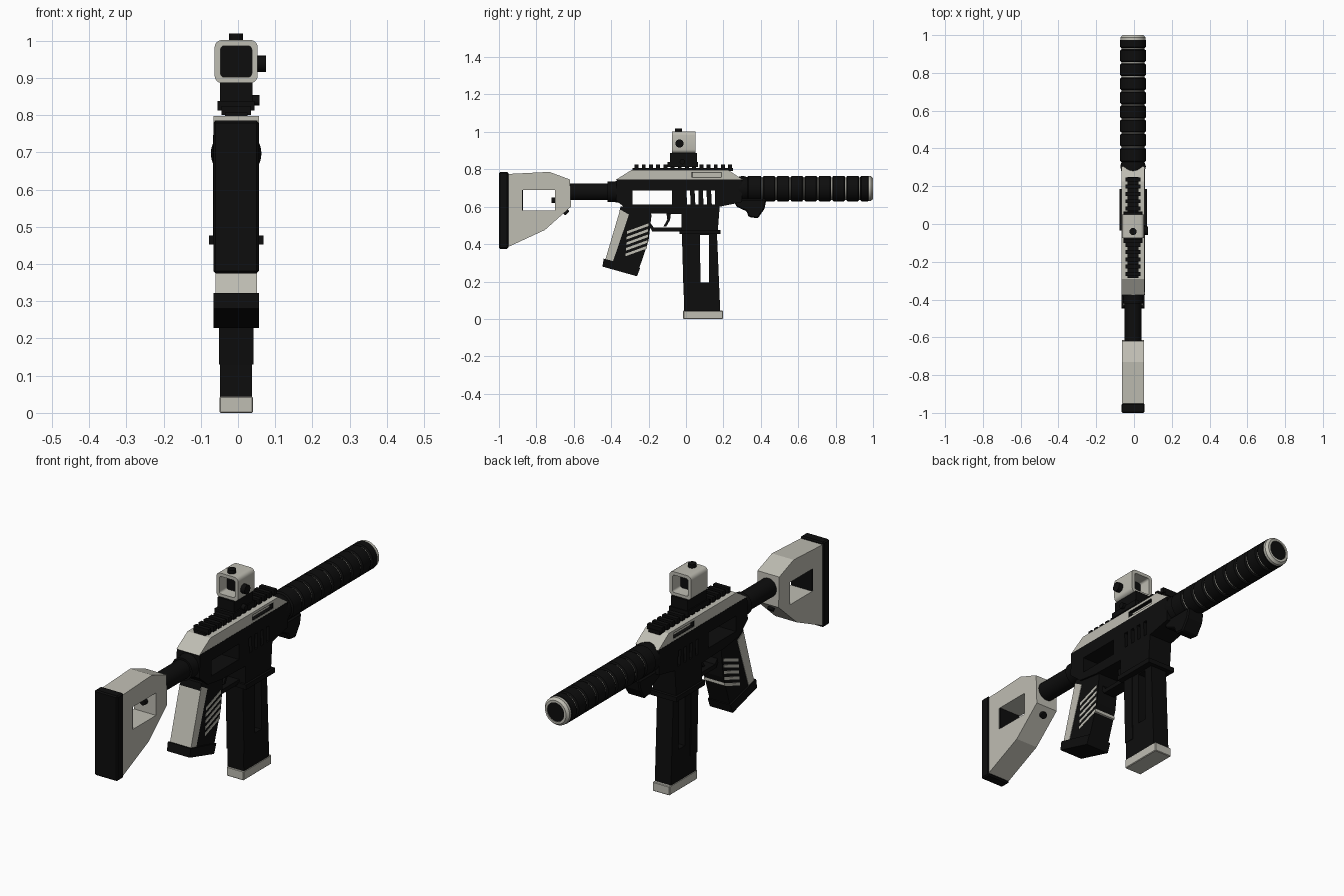
import bpy, bmesh, math
from mathutils import Matrix, Vector

if "Cube" in bpy.data.objects:
    bpy.data.objects.remove(bpy.data.objects["Cube"])

CX = -0.005      # centre plane of the symmetrical parts
BORE = 0.697     # height of the barrel axis


def material(name, color):
    m = bpy.data.materials.new(name)
    m.use_nodes = True
    m.diffuse_color = (*color, 1)
    bsdf = m.node_tree.nodes["Principled BSDF"]
    bsdf.inputs["Base Color"].default_value = (*color, 1)
    bsdf.inputs["Roughness"].default_value = 0.6
    return m


BLACK = material("matte black", (0.004, 0.004, 0.004))
GREY = material("warm light grey", (0.52, 0.51, 0.45))


def finish(name, bm, mat, smooth=False, bevel=0):
    bmesh.ops.recalc_face_normals(bm, faces=bm.faces)
    mesh = bpy.data.meshes.new(name)
    bm.to_mesh(mesh)
    bm.free()
    mesh.materials.append(mat)
    ob = bpy.data.objects.new(name, mesh)
    bpy.context.collection.objects.link(ob)
    bpy.ops.object.select_all(action="DESELECT")
    ob.select_set(True)
    bpy.context.view_layer.objects.active = ob
    if bevel:
        mod = ob.modifiers.new("bevel", "BEVEL")
        mod.width = bevel
        mod.segments = 1
        bpy.ops.object.modifier_apply(modifier=mod.name)
    if smooth:
        bpy.ops.object.shade_smooth_by_angle(angle=math.radians(35))
    return ob


def prism(name, pts, half, mat, x=CX, bevel=0):
    """Side outline (y, z) extruded across x."""
    bm = bmesh.new()
    face = bm.faces.new([bm.verts.new((x - half, y, z)) for y, z in pts])
    ext = bmesh.ops.extrude_face_region(bm, geom=[face])
    verts = [v for v in ext["geom"] if isinstance(v, bmesh.types.BMVert)]
    bmesh.ops.translate(bm, verts=verts, vec=(2 * half, 0, 0))
    return finish(name, bm, mat, bevel=bevel)


def box(name, y0, y1, z0, z1, half, mat, x=CX, bevel=0):
    return prism(name, [(y0, z0), (y1, z0), (y1, z1), (y0, z1)], half, mat, x, bevel)


def lathe(name, profile, mat, z=BORE, sides=32):
    """Profile of (y, radius) spun about the y axis."""
    bm = bmesh.new()
    rings = []
    for y, r in profile:
        rings.append([bm.verts.new((CX + r * math.cos(a), y, z + r * math.sin(a)))
                      for a in (math.tau * i / sides for i in range(sides))])
    for a, b in zip(rings, rings[1:]):
        for i in range(sides):
            j = (i + 1) % sides
            bm.faces.new((a[i], a[j], b[j], b[i]))
    bm.faces.new(rings[0])
    bm.faces.new(rings[-1])
    return finish(name, bm, mat, smooth=True)


def knob(name, loc, axis, radius, depth, mat, sides=16):
    bm = bmesh.new()
    rot = Vector((0, 0, 1)).rotation_difference(Vector(axis)).to_matrix().to_4x4()
    bmesh.ops.create_cone(bm, cap_ends=True, segments=sides, radius1=radius,
                          radius2=radius, depth=depth, matrix=Matrix.Translation(loc) @ rot)
    return finish(name, bm, mat, smooth=True)


def cut(target, cutter):
    mod = target.modifiers.new("cut", "BOOLEAN")
    mod.operation = "DIFFERENCE"
    mod.solver = "EXACT"
    mod.object = cutter
    bpy.context.view_layer.objects.active = target
    bpy.ops.object.modifier_apply(modifier=mod.name)
    bpy.data.objects.remove(cutter)


# Stock
box("butt_pad", -1.0, -0.95, 0.375, 0.785, 0.061, BLACK, bevel=0.006)
stock = prism("stock", [(-0.95, 0.775), (-0.73, 0.786), (-0.62, 0.745), (-0.615, 0.6),
                        (-0.755, 0.475), (-0.95, 0.385)], 0.058, GREY)
cut(stock, box("stock_cutter", -0.878, -0.7, 0.58, 0.688, 0.2, GREY))
box("stock_window_lining", -0.878, -0.872, 0.58, 0.688, 0.056, BLACK)
knob("stock_window_pin", (CX, -0.705, 0.635), (0, 1, 0), 0.015, 0.03, BLACK)
knob("stock_release", (CX, -0.645, 0.575), (0, 0.66, -0.75), 0.016, 0.03, BLACK)
lathe("buffer_tube", [(-0.63, 0.045), (-0.42, 0.045), (-0.42, 0.054),
                      (-0.385, 0.054), (-0.36, 0.06)], BLACK, z=0.68, sides=24)

# Lower receiver with side opening and vents
lower = prism("lower_receiver", [(-0.37, 0.746), (0.3, 0.746), (0.3, 0.625), (0.18, 0.6),
                                 (0.17, 0.47), (-0.025, 0.47), (-0.025, 0.56), (-0.2, 0.565),
                                 (-0.31, 0.58), (-0.375, 0.635)], 0.062, BLACK)
cut(lower, box("opening_cutter", -0.285, -0.075, 0.612, 0.686, 0.2, BLACK))
for i in range(4):
    y = 0.002 + 0.044 * i
    cut(lower, prism("vent_cutter", [(y + 0.004, 0.612), (y + 0.022, 0.612),
                                     (y + 0.02, 0.686), (y, 0.686)], 0.2, BLACK))
box("magazine_well_lip", -0.035, 0.185, 0.453, 0.476, 0.073, BLACK)

# Upper receiver with a recessed slot on each side
upper = prism("upper_receiver", [(-0.375, 0.744), (-0.29, 0.797), (0.225, 0.797),
                                 (0.305, 0.744)], 0.061, GREY)
for side in (-1, 1):
    x = CX + side * 0.061
    cut(upper, box("slot_cutter", 0.03, 0.19, 0.757, 0.785, 0.02, GREY, x))
    for y0, y1, z0, z1 in ((0.03, 0.19, 0.757, 0.759), (0.03, 0.19, 0.783, 0.785),
                           (0.03, 0.034, 0.757, 0.785), (0.186, 0.19, 0.757, 0.785)):
        box("slot_lining", y0, y1, z0, z1, 0.009, BLACK, x - side * 0.0105)

# Top rail
box("rail_base", -0.285, 0.25, 0.79, 0.807, 0.03, BLACK)
for i in range(14):
    y = -0.275 + 0.0385 * i
    prism("rail_tooth", [(y, 0.8), (y + 0.021, 0.8), (y + 0.021, 0.825), (y, 0.825)],
          0.04, BLACK)

# Sight
box("sight_clamp", -0.1, 0.065, 0.812, 0.838, 0.05, BLACK)
box("sight_mount", -0.085, 0.06, 0.836, 0.888, 0.044, BLACK)
knob("clamp_screw", (CX + 0.053, -0.02, 0.84), (1, 0, 0), 0.014, 0.02, BLACK)


def rounded_square(half, radius, zc):
    pts = []
    for k, (sx, sz) in enumerate(((1, 1), (-1, 1), (-1, -1), (1, -1))):
        for j in range(5):
            a = math.pi / 2 * (k + j / 4)
            pts.append((CX + sx * (half - radius) + radius * math.cos(a),
                        zc + sz * (half - radius) + radius * math.sin(a)))
    return pts


bm = bmesh.new()
loops = []
for half, rad, y in ((0.058, 0.02, -0.075), (0.058, 0.02, 0.05),
                     (0.042, 0.01, 0.05), (0.042, 0.01, -0.075)):
    loops.append([bm.verts.new((px, y, pz)) for px, pz in rounded_square(half, rad, 0.944)])
for a, b in zip(loops, loops[1:] + loops[:1]):
    for i in range(len(a)):
        j = (i + 1) % len(a)
        bm.faces.new((a[i], a[j], b[j], b[i]))
finish("sight_housing", bm, GREY, smooth=True)
box("sight_lens", -0.018, -0.01, 0.902, 0.986, 0.042, BLACK)
knob("sight_top_knob", (CX, -0.04, 1.008), (0, 0, 1), 0.019, 0.022, BLACK)
knob("sight_side_knob", (CX + 0.068, -0.035, 0.938), (1, 0, 0), 0.022, 0.024, BLACK)

# Pistol grip
prism("grip", [(-0.35, 0.6), (-0.19, 0.6), (-0.185, 0.55), (-0.2, 0.42), (-0.252, 0.265),
               (-0.415, 0.31)], 0.054, BLACK)
prism("grip_backstrap", [(-0.352, 0.585), (-0.305, 0.558), (-0.392, 0.303), (-0.432, 0.315)],
      0.056, GREY)
prism("grip_base", [(-0.44, 0.322), (-0.447, 0.28), (-0.262, 0.228), (-0.245, 0.272)],
      0.061, BLACK)
for i in range(5):
    y, z = -0.315 - 0.002 * i, 0.455 - 0.03 * i
    prism("grip_stripe", [(y, z), (y + 0.115, z + 0.042), (y + 0.115, z + 0.056),
                          (y, z + 0.014)], 0.0555, GREY)

# Trigger and guard
prism("trigger_guard", [(-0.2, 0.5), (-0.18, 0.468), (-0.02, 0.468), (-0.02, 0.488),
                        (-0.172, 0.488), (-0.188, 0.51)], 0.03, BLACK)
prism("trigger", [(-0.105, 0.57), (-0.08, 0.57), (-0.085, 0.53), (-0.105, 0.495),
                  (-0.12, 0.495), (-0.1, 0.53)], 0.012, BLACK)

# Magazine
mag = prism("magazine", [(-0.02, 0.47), (0.165, 0.47), (0.183, 0.04), (-0.01, 0.04)],
            0.043, BLACK)
cut(mag, prism("magazine_cutter", [(0.075, 0.448), (0.122, 0.448), (0.124, 0.195),
                                   (0.077, 0.195)], 0.2, BLACK))
prism("magazine_rib", [(-0.022, 0.46), (0.035, 0.46), (0.037, 0.13), (-0.013, 0.13)],
      0.046, BLACK)
box("magazine_base", -0.015, 0.198, 0, 0.044, 0.045, GREY, bevel=0.003)

# Barrel shroud: black segments over a light core
lathe("shroud_collar", [(0.27, 0.06), (0.305, 0.068), (0.33, 0.06), (0.34, 0.06)], BLACK)
lathe("shroud_core", [(0.33, 0.06), (0.975, 0.06)], GREY)
edges = [0.325] + [0.407 + 0.0745 * i for i in range(8)] + [0.982]
for a, b in zip(edges, edges[1:]):
    lathe("shroud_segment", [(a + 0.003, 0.061), (a + 0.009, 0.068), (b - 0.009, 0.068),
                             (b - 0.003, 0.061)], BLACK)
lathe("muzzle_ring", [(0.975, 0.066), (0.988, 0.066), (1.0, 0.056), (1.0, 0.046),
                      (0.985, 0.046)], GREY)
lathe("muzzle_bore", [(0.98, 0.046), (0.996, 0.046)], BLACK)

# Hand stop under the barrel
prism("hand_stop", [(0.25, 0.64), (0.43, 0.64), (0.42, 0.59), (0.385, 0.538), (0.335, 0.545),
                    (0.325, 0.575), (0.27, 0.6)], 0.045, BLACK, bevel=0.006)
